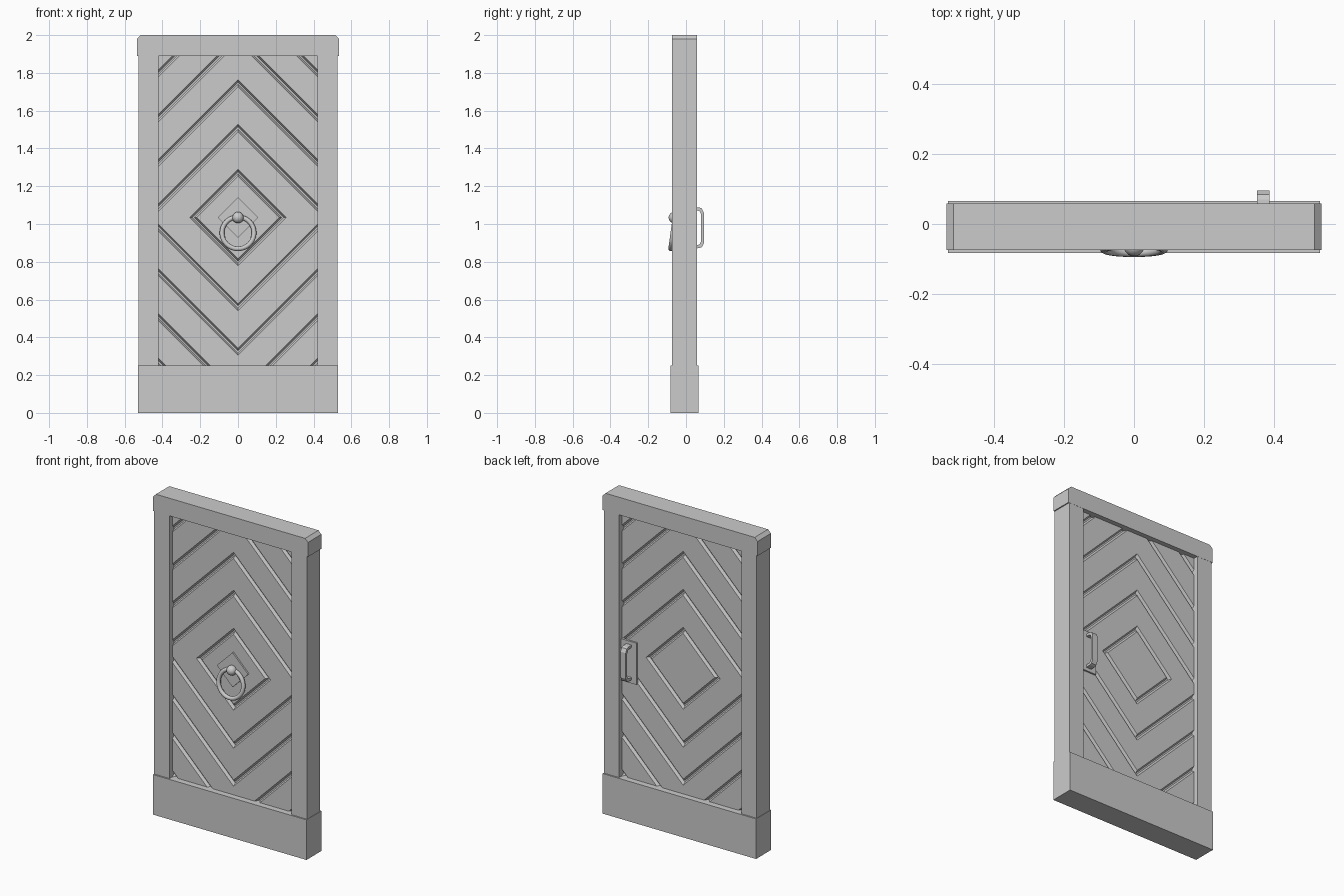
import bpy, bmesh, math
from mathutils import Vector, Matrix

cube = bpy.data.objects.get("Cube")
if cube:
    bpy.data.objects.remove(cube, do_unlink=True)

grey = bpy.data.materials.new("plain_grey")
grey.use_nodes = True
grey.diffuse_color = (0.6, 0.6, 0.6, 1)
grey.node_tree.nodes["Principled BSDF"].inputs["Base Color"].default_value = (0.6, 0.6, 0.6, 1)

FRONT, BACK = -0.073, 0.057            # frame faces
PANEL_FRONT, PANEL_BACK = -0.044, 0.028
CENTRE = 1.034                         # height of the diamond centre


def finish(name, bm, smooth=False):
    mesh = bpy.data.meshes.new(name)
    bm.to_mesh(mesh)
    bm.free()
    mesh.materials.append(grey)
    obj = bpy.data.objects.new(name, mesh)
    bpy.context.collection.objects.link(obj)
    if smooth:
        for poly in mesh.polygons:
            poly.use_smooth = True
    return obj


def prism(name, outline, y0, y1):
    """Extrude an (x, z) outline from y0 to y1."""
    bm = bmesh.new()
    face = bm.faces.new([bm.verts.new((x, y0, z)) for x, z in outline])
    new = bmesh.ops.extrude_face_region(bm, geom=[face])["geom"]
    verts = [v for v in new if isinstance(v, bmesh.types.BMVert)]
    bmesh.ops.translate(bm, verts=verts, vec=(0, y1 - y0, 0))
    bmesh.ops.recalc_face_normals(bm, faces=bm.faces[:])
    return finish(name, bm)


def box(name, x0, x1, y0, y1, z0, z1):
    return prism(name, [(x0, z0), (x1, z0), (x1, z1), (x0, z1)], y0, y1)


def diamond_panel(name, surface, side):
    """Nested diamond boards with grooves, cut to the frame opening."""
    step, half, floor, depth = 0.237, 0.019, 0.006, 0.018
    profile = []
    for k in range(1, 6):
        r = k * step
        profile += [(r - half, 0), (r - floor, depth), (r + floor, depth), (r + half, 0)]
    profile.append((1.4, 0))
    bm = bmesh.new()
    rings = []
    for r, d in profile:
        y = surface - side * d
        rings.append([bm.verts.new((x * r, y, CENTRE + z * r))
                      for x, z in ((1, 0), (0, 1), (-1, 0), (0, -1))])
    bm.faces.new(rings[0])
    for a, b in zip(rings, rings[1:]):
        for i in range(4):
            j = (i + 1) % 4
            bm.faces.new((a[i], b[i], b[j], a[j]))
    for co, no in (((0.43, 0, 0), (1, 0, 0)), ((-0.43, 0, 0), (-1, 0, 0)),
                   ((0, 0, 1.9), (0, 0, 1)), ((0, 0, 0.24), (0, 0, -1))):
        bmesh.ops.bisect_plane(bm, geom=bm.verts[:] + bm.edges[:] + bm.faces[:],
                               plane_co=co, plane_no=no, clear_outer=True)
    bm.normal_update()
    bmesh.ops.reverse_faces(bm, faces=[f for f in bm.faces if f.normal.y * side < 0])
    return finish(name, bm)


# Frame
for name, s in (("left_stile", 1), ("right_stile", -1)):
    box(name, *sorted((s * 0.422, s * 0.528)), FRONT, BACK, 0.2, 1.93)
half_rail = [(0.535, 1.89), (0.535, 1.98), (0.515, 2.0)]
prism("top_rail", half_rail + [(-x, z) for x, z in reversed(half_rail)],
      FRONT - 0.001, BACK + 0.001)
box("kick_board", -0.53, 0.53, -0.082, 0.066, 0, 0.25)

# Grooved panel on both faces
diamond_panel("front_panel", PANEL_FRONT, -1)
diamond_panel("back_panel", PANEL_BACK, 1)

# Ring knocker
prism("knocker_plate", [(0.108, CENTRE), (0, CENTRE + 0.108),
                        (-0.108, CENTRE), (0, CENTRE - 0.108)],
      PANEL_FRONT - 0.01, PANEL_FRONT + 0.005)
bm = bmesh.new()
bmesh.ops.create_uvsphere(bm, u_segments=20, v_segments=12, radius=0.03,
                          matrix=Matrix.Translation((0, -0.062, CENTRE)))
finish("knocker_ball", bm, True)

bm = bmesh.new()
hoop = []
for i in range(40):
    a = math.tau * i / 40
    out = Vector((math.cos(a), 0, math.sin(a)))
    loop = []
    for j in range(10):
        b = math.tau * j / 10
        loop.append(bm.verts.new(out * (0.085 + 0.0125 * math.cos(b))
                                 + Vector((0, 0.0125 * math.sin(b), 0))))
    hoop.append(loop)
for i in range(40):
    a, b = hoop[i], hoop[(i + 1) % 40]
    for j in range(10):
        k = (j + 1) % 10
        bm.faces.new((a[j], b[j], b[k], a[k]))
bmesh.ops.recalc_face_normals(bm, faces=bm.faces[:])
tilt = Matrix.Translation((0, -0.07, 0.953)) @ Matrix.Rotation(math.radians(8), 4, "X")
bm.transform(tilt)
ring = finish("knocker_ring", bm, True)
# Tip the bottom of the ring away from the panel
if min(ring.data.vertices, key=lambda v: v.co.z).co.y > -0.07:
    ring.data.transform(tilt @ Matrix.Rotation(math.radians(-16), 4, "X") @ tilt.inverted())

# Pull handle on the back
box("handle_plate", 0.315, 0.422, PANEL_BACK - 0.005, PANEL_BACK + 0.01, 0.85, 1.11)
bm = bmesh.new()
mid, outer = 0.98, []
path = [(0.02, 0.11), (0.07, 0.108), (0.084, 0.102), (0.095, 0.08)]
inner = [(0.02, 0.094), (0.062, 0.092), (0.072, 0.088), (0.08, 0.072)]
path += [(y, -z) for y, z in reversed(path)]
inner += [(y, -z) for y, z in reversed(inner)]
sections = [[bm.verts.new((x, y, mid + z)) for x, (y, z) in
             ((0.35, p), (0.386, p), (0.386, q), (0.35, q))]
            for p, q in zip(path, inner)]
for a, b in zip(sections, sections[1:]):
    for j in range(4):
        k = (j + 1) % 4
        bm.faces.new((a[j], b[j], b[k], a[k]))
bm.faces.new(sections[0])
bm.faces.new(sections[-1])
bmesh.ops.recalc_face_normals(bm, faces=bm.faces[:])
finish("pull_handle", bm)
